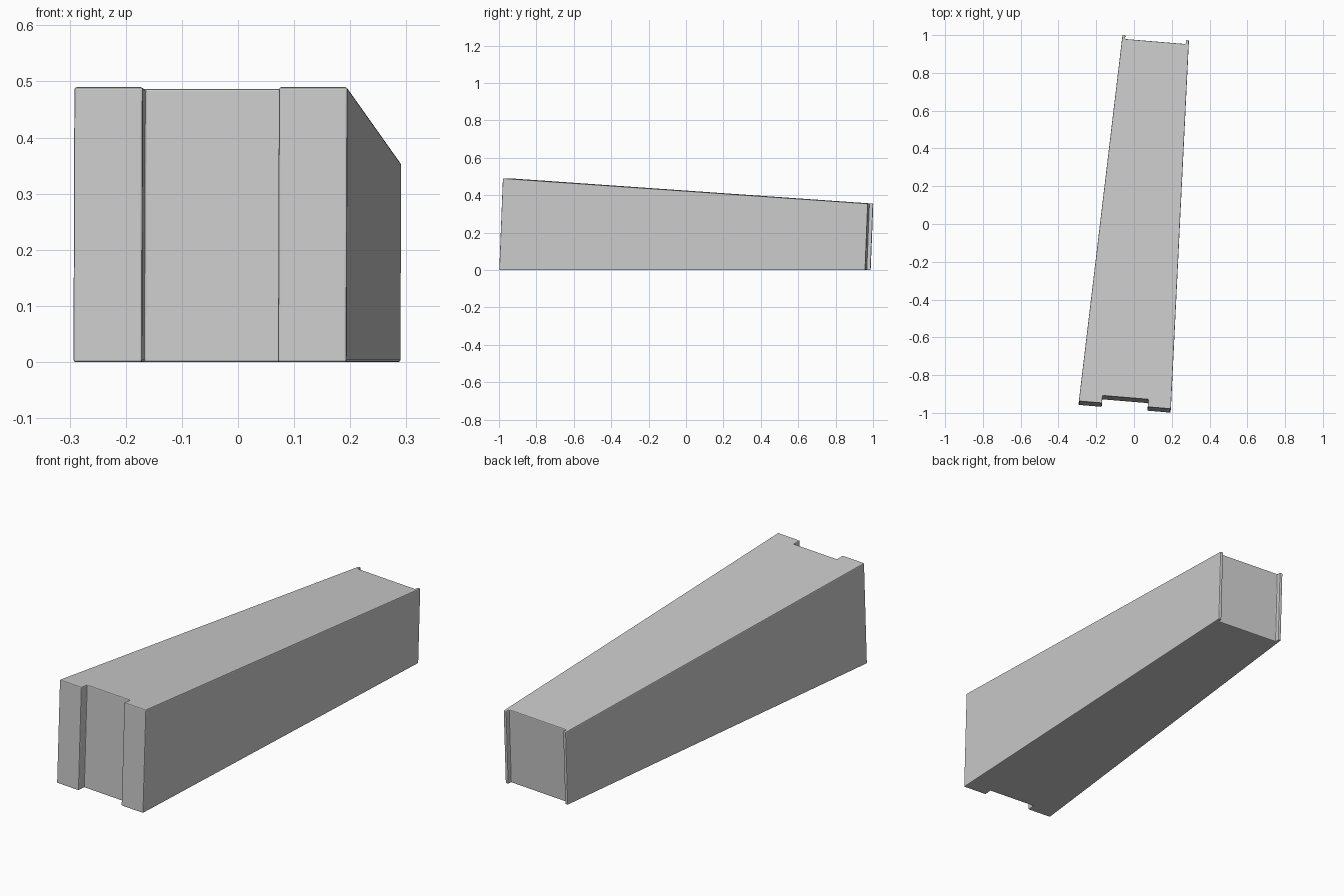
import bpy, bmesh, math
from mathutils import Matrix

cube = bpy.data.objects.get("Cube")
if cube:
    bpy.data.objects.remove(cube, do_unlink=True)

grey = bpy.data.materials.new("plain grey")
grey.use_nodes = True
colour = (0.6, 0.6, 0.6, 1)
grey.diffuse_color = colour
grey.node_tree.nodes["Principled BSDF"].inputs["Base Color"].default_value = colour

# Half plan of the block: front lug, front notch, back recess, thin back lip
HALF_LENGTH = 0.979
FRONT_HEIGHT, BACK_HEIGHT = 0.49, 0.355
LEAN = 0.04
half = [(0.1215, -HALF_LENGTH + 0.04), (0.1215, -HALF_LENGTH),
        (0.2445, -HALF_LENGTH), (0.1765, HALF_LENGTH),
        (0.161, HALF_LENGTH), (0.161, HALF_LENGTH - 0.021)]
outline = half + [(-x, y) for x, y in reversed(half)]


def top_height(y):
    t = (y + HALF_LENGTH) / (2 * HALF_LENGTH)
    return FRONT_HEIGHT + (BACK_HEIGHT - FRONT_HEIGHT) * t


# Tapered block with a sloping top and slightly leaning ends
bm = bmesh.new()
lower = [bm.verts.new((x, y, 0)) for x, y in outline]
upper = [bm.verts.new((x, y + LEAN * top_height(y), top_height(y))) for x, y in outline]
bm.faces.new(reversed(lower))
bm.faces.new(upper)
for i in range(len(outline)):
    j = (i + 1) % len(outline)
    bm.faces.new((lower[i], lower[j], upper[j], upper[i]))
bmesh.ops.recalc_face_normals(bm, faces=bm.faces[:])

# Turn the block slightly about the vertical
turn = Matrix.Rotation(-math.atan(0.084), 4, "Z") @ Matrix.Translation((0.032, 0, 0))
bm.transform(turn)
mesh = bpy.data.meshes.new("tapered_block")
bm.to_mesh(mesh)
bm.free()
mesh.materials.append(grey)
block = bpy.data.objects.new("tapered_block", mesh)
bpy.context.collection.objects.link(block)

# Fine softened edges
bevel = block.modifiers.new("edge_bevel", "BEVEL")
bevel.width = 0.004
bevel.segments = 2
bevel.limit_method = "ANGLE"
